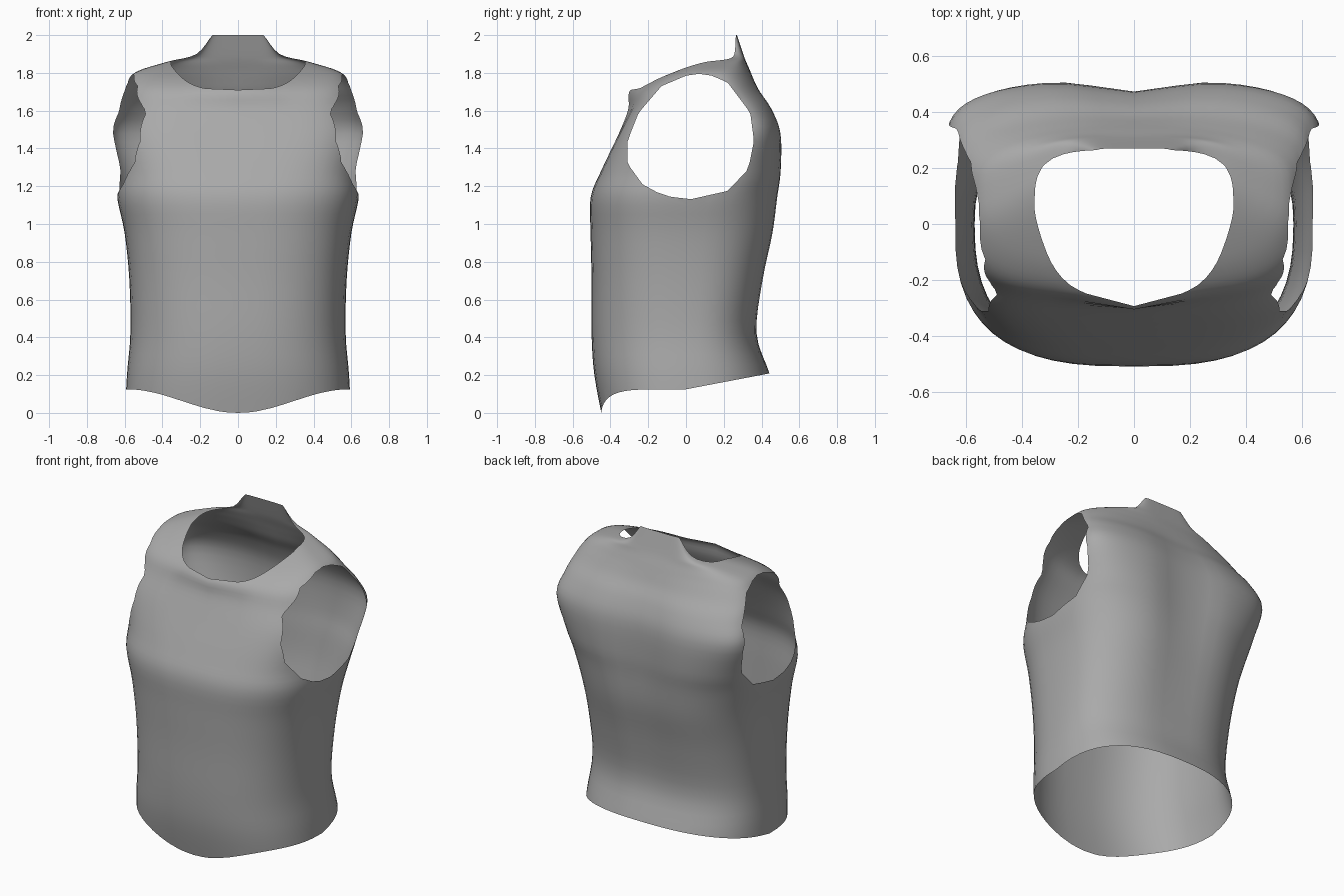
import bpy, bmesh, math
from mathutils import Vector

cube = bpy.data.objects.get("Cube")
if cube:
    bpy.data.objects.remove(cube)

# Rings: height, half width, front y, back y, y of widest point,
# front squareness, back squareness, spine groove, throat bulge
RINGS = [
    (-0.04, 0.60, -0.44, 0.51, 0, 2.5, 2.5, 0, 0),
    (0.20, 0.588, -0.485, 0.445, 0, 2.5, 2.5, 0, 0),
    (0.42, 0.57, -0.50, 0.383, 0, 2.5, 2.5, 0.01, 0),
    (0.70, 0.575, -0.50, 0.42, 0, 2.6, 2.6, 0.02, 0),
    (0.95, 0.60, -0.505, 0.475, 0, 2.7, 2.7, 0.03, 0),
    (1.14, 0.64, -0.505, 0.50, 0.03, 2.9, 2.8, 0.04, 0),
    (1.28, 0.645, -0.45, 0.515, 0.15, 3.4, 3, 0.045, 0),
    (1.48, 0.67, -0.355, 0.51, 0.28, 4.2, 3, 0.04, 0),
    (1.61, 0.64, -0.285, 0.462, 0.25, 4.2, 2.8, 0.03, 0.02),
    (1.70, 0.615, -0.24, 0.40, 0.19, 4, 2.6, 0.015, 0.06),
    (1.76, 0.585, -0.165, 0.365, 0.15, 3.8, 2.6, 0.005, 0.06),
    (1.81, 0.53, -0.06, 0.34, 0.14, 3.6, 2.6, 0, 0),
    (1.86, 0.37, 0.07, 0.318, 0.20, 4, 3, 0, 0),
    (1.90, 0.22, 0.20, 0.303, 0.23, 3, 5, 0, 0),
    (2.00, 0.14, 0.22, 0.27, 0.24, 3, 6, 0, 0),
]
STEPS, QUAD = 4, 14

# Armhole outline as (y, z), seen from the side
ARMHOLE = [(0.10, 1.80), (0.0, 1.785), (-0.13, 1.73), (-0.25, 1.59), (-0.31, 1.44),
           (-0.31, 1.32), (-0.23, 1.21), (-0.12, 1.15), (0.02, 1.13), (0.22, 1.175),
           (0.33, 1.29), (0.36, 1.44), (0.34, 1.59), (0.22, 1.75)]


def blend(a, b, c, d, t):
    """Catmull-Rom interpolation of whole ring rows."""
    return [0.5 * (2 * q + (r - p) * t + (2 * p - 5 * q + 4 * r - s) * t * t
                   + (3 * q - p - 3 * r + s) * t ** 3) for p, q, r, s in zip(a, b, c, d)]


def ring_points(z, w, front, back, mid, front_n, back_n, groove, throat):
    """Closed cross-section with a squarer front and a grooved back."""
    points = []
    for i in range(4 * QUAD):
        angle = 2 * math.pi * i / (4 * QUAD)
        s, c = math.sin(angle), math.cos(angle)
        n = front_n if c > 0 else back_n
        x = math.copysign(w * abs(s) ** (2 / n), s)
        depth = abs(c) ** (2 / n)
        end, dent = (front, throat) if c > 0 else (back, groove)
        y = mid + (end - mid - dent * math.exp(-(x / 0.18) ** 2)) * depth
        points.append(Vector((x, y, z)))
    return points


def hem(p):
    """Positive above the curved lower edge."""
    edge = 0.125 + 0.19 * max(p.y, 0)
    if p.y < 0:
        edge -= 0.0625 * (1 + math.cos(math.pi * min(abs(p.x) / 0.59, 1)))
    return p.z - edge


def arms(p):
    """Negative inside the armhole outline."""
    sides = zip(ARMHOLE, ARMHOLE[1:] + ARMHOLE[:1])
    return max(((z1 - z0) * (p.y - y0) - (y1 - y0) * (p.z - z0)) / math.hypot(y1 - y0, z1 - z0)
               for (y0, z0), (y1, z1) in sides) if abs(p.x) > 0.4 else 1.0


def neck(p):
    """Negative inside the scooped neck opening."""
    dy = p.y - 0.04
    n, reach = (4, 0.225) if dy > 0 else (2, 0.37)
    oval = (abs(p.x) / 0.355) ** n + (abs(dy) / reach) ** n - 1
    scoop = 1.71 + 0.14 * (p.x / 0.36) ** 4 - p.z
    return max(oval, scoop)


def cut(bm, field):
    """Slice the surface where the field is zero and drop the negative side."""
    value = {v: field(v.co) for v in bm.verts}
    rim = []
    for edge in list(bm.edges):
        a, b = edge.verts
        if value[a] * value[b] < 0:
            lo, hi = 0.0, 1.0
            for _ in range(24):
                t = (lo + hi) / 2
                if field(a.co.lerp(b.co, t)) * value[a] > 0:
                    lo = t
                else:
                    hi = t
            rim.append(bmesh.utils.edge_split(edge, a, lo)[1])
    bmesh.ops.connect_verts(bm, verts=rim)
    gone = [f for f in bm.faces if any(value.get(v, 0) < 0 for v in f.verts)]
    bmesh.ops.delete(bm, geom=gone, context='FACES')


# Loft the body shell
rows = []
for k in range(len(RINGS) - 1):
    quad = [RINGS[min(max(k + o, 0), len(RINGS) - 1)] for o in (-1, 0, 1, 2)]
    rows += [blend(*quad, j / STEPS) for j in range(STEPS)]
rows.append(RINGS[-1])

bm = bmesh.new()
loops = [[bm.verts.new(p) for p in ring_points(*row)] for row in rows]
for low, high in zip(loops, loops[1:]):
    for i in range(len(low)):
        j = (i + 1) % len(low)
        bm.faces.new((low[i], low[j], high[j], high[i]))

# Open the hem, armholes and neck
for field in (hem, arms, neck):
    cut(bm, field)
bmesh.ops.recalc_face_normals(bm, faces=bm.faces)
for face in bm.faces:
    face.smooth = True

mesh = bpy.data.meshes.new("sleeveless_top")
bm.to_mesh(mesh)
bm.free()
top = bpy.data.objects.new("sleeveless_top", mesh)
bpy.context.collection.objects.link(top)

# Plain grey cloth
cloth = bpy.data.materials.new("grey_cloth")
cloth.use_nodes = True
colour = (0.4, 0.4, 0.4, 1)
cloth.diffuse_color = colour
cloth.node_tree.nodes["Principled BSDF"].inputs["Base Color"].default_value = colour
mesh.materials.append(cloth)
